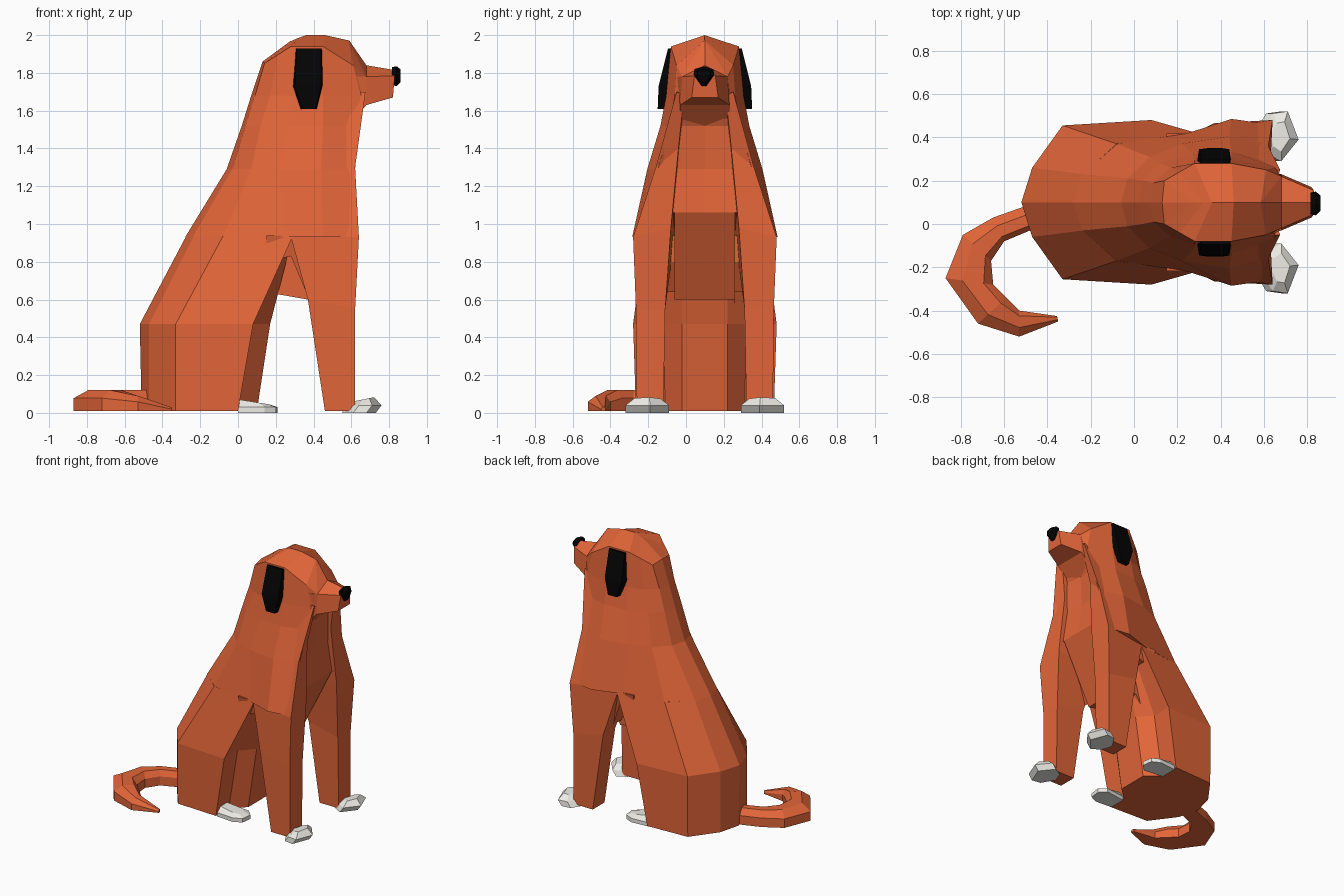
import bpy, bmesh

YC = 0.1  # the dog's own symmetry plane


def material(name, rgb):
    m = bpy.data.materials.new(name)
    m.diffuse_color = (*rgb, 1)
    return m


FUR = material("fur", (0.76, 0.13, 0.04))
BLACK = material("black", (0.001, 0.001, 0.001))
PAW = material("paw", (0.84, 0.83, 0.78))


def loft(name, rings, mat):
    """Skin closed rings of equal length and cap both ends."""
    bm = bmesh.new()
    vs = [[bm.verts.new(p) for p in r] for r in rings]
    n = len(rings[0])
    for a, b in zip(vs, vs[1:]):
        for i in range(n):
            j = (i + 1) % n
            bm.faces.new((a[i], a[j], b[j], b[i]))
    bm.faces.new(vs[0][::-1])
    bm.faces.new(vs[-1])
    bmesh.ops.remove_doubles(bm, verts=bm.verts, dist=0.004)
    bmesh.ops.recalc_face_normals(bm, faces=bm.faces)
    me = bpy.data.meshes.new(name)
    bm.to_mesh(me)
    bm.free()
    me.materials.append(mat)
    ob = bpy.data.objects.new(name, me)
    bpy.context.collection.objects.link(ob)
    return ob


def full(half, z=None):
    """Half outline (x, half width[, z]) from back centre to front centre -> full ring."""
    h = [(p[0], p[1], p[2] if len(p) > 2 else z) for p in half]
    return ([(x, YC + w, zz) for x, w, zz in h]
            + [(x, YC - w, zz) for x, w, zz in h[-2:0:-1]])


def pair(name, rings, mat):
    for side, s in (("left", 1), ("right", -1)):
        loft(f"{side}_{name}", [[(x, YC + s * w, z) for x, w, z in r] for r in rings], mat)


# Torso, neck and head, closing on a ridge line along the crown
loft("torso_and_head", [
    full([(-.28, 0), (-.24, .13), (-.08, .27), (.25, .32), (.45, .385), (.63, .36), (.60, .17, 1.06), (.60, 0, 1.06)], .93),
    full([(-.06, 0), (-.03, .11), (.07, .21), (.22, .27), (.44, .305), (.62, .25), (.58, .15), (.57, 0)], 1.29),
    full([(.02, 0), (.04, .10), (.12, .18), (.27, .225), (.45, .235), (.64, .18), (.60, .13), (.58, 0)], 1.52),
    full([(.07, 0), (.09, .09), (.17, .16), (.28, .195), (.45, .205), (.65, .16), (.66, .13), (.66, 0)], 1.68),
    full([(.13, 0, 1.86), (.14, .10, 1.85), (.21, .14, 1.895), (.28, .18, 1.94), (.45, .18, 1.94),
          (.61, .15, 1.84), (.68, .12, 1.78), (.68, 0, 1.84)]),
    full([(.28, 0, 1.97), (.285, .001, 1.97), (.32, .001, 1.985), (.36, .001, 2), (.46, .001, 2),
          (.585, .001, 1.972), (.587, .001, 1.971), (.59, 0, 1.97)]),
], FUR)

# Hindquarters: back, thighs and lower belly front
loft("hindquarters", [
    full([(-.51, 0), (-.47, .16), (-.33, .35), (0, .365), (0, .21), (.10, .12), (.10, 0)], 0.01),
    full([(-.52, 0), (-.47, .16), (-.33, .355), (.08, .38), (.08, .22), (.17, .12), (.17, 0)], .47),
    full([(-.275, 0), (-.235, .13), (-.08, .27), (.29, .32), (.29, .22), (.29, .12), (.29, 0)], .935),
], FUR)

# Belly under the chest
belly = [(-.1, .5), (.12, .5), (.20, .63), (.37, .60), (.60, 1.06), (.30, 1.2), (0, 1.0)]
loft("belly", [[(x, YC + w, z) for x, z in belly] for w in (-.16, .16)], FUR)

# Flank webs between thigh and front leg
web = [(.15, .80), (.28, .83), (.36, .64), (.45, .8), (.45, .94), (.15, .94)]
pair("flank", [[(x, w0 + (z - .93) * .2, z) for x, z in web] for w0 in (.15, .315)], FUR)

# Front legs, running up into the neck ridges
pair("front_leg", [
    [(.46, .22, .01), (.46, .36, .01), (.62, .36, .01), (.62, .22, .01)],
    [(.37, .22, .60), (.37, .365, .60), (.62, .365, .55), (.62, .21, .55)],
    [(.28, .16, .93), (.28, .32, .93), (.64, .38, .93), (.63, .18, .98)],
    [(.30, .12, 1.3), (.30, .26, 1.3), (.62, .26, 1.3), (.61, .14, 1.4)],
    [(.35, .08, 1.68), (.35, .15, 1.68), (.675, .15, 1.70), (.66, .11, 1.68)],
], FUR)

# Muzzle
loft("muzzle", [
    [(x, YC + w, z) for x, w, z in r] for r in (
        [(.58, -.13, 1.52), (.58, .13, 1.52), (.62, .15, 1.78), (.62, 0, 1.87), (.62, -.15, 1.78)],
        [(.68, -.13, 1.63), (.68, .13, 1.63), (.68, .12, 1.78), (.68, 0, 1.84), (.68, -.12, 1.78)],
        [(.82, -.07, 1.67), (.82, .07, 1.67), (.83, .055, 1.785), (.83, 0, 1.815), (.83, -.055, 1.785)])
], FUR)

# Nose
nose = [(-.012, 1.73), (.012, 1.73), (.055, 1.79), (.05, 1.82), (0, 1.835), (-.05, 1.82), (-.055, 1.79)]
loft("nose", [[(x, YC - .005 + y * k, 1.79 + (z - 1.79) * k) for y, z in nose]
              for x, k in ((.815, .9), (.84, 1), (.86, .65))], BLACK)

# Hanging ears
pair("ear", [
    [(x0, w0, z), (x1, w0, z), (x1 - .01, w1, z), (x0 + .01, w1, z)]
    for z, x0, x1, w0, w1 in ((1.93, .30, .45, .15, .195), (1.73, .29, .45, .18, .245),
                              (1.61, .33, .42, .20, .25))
], BLACK)

# Paws
front = [(.60, .23), (.67, .19), (.75, .29), (.70, .42), (.63, .41), (.57, .31)]
pair("front_paw", [
    [(x - .02, w, 0) for x, w in front],
    [(x + .01, w, .04) for x, w in front],
    [(.68 + (x - .67) * .5, .30 + (w - .30) * .6, .075 + (x - .67) * .1) for x, w in front],
], PAW)
back = [(0, .22), (.16, .20), (.21, .25), (.20, .33), (.14, .36), (0, .35)]
pair("back_paw", [
    [(x, w, 0) for x, w in back],
    [(x, w, .03) for x, w in back],
    [(.01 + x * .75, .28 + (w - .28) * .6, .07 - .12 * x) for x, w in back],
], PAW)

# Curled tail lying on the ground: outer xy, inner xy, height
tail = [(-.48, .09, -.48, -.03, .12), (-.65, .03, -.60, -.08, .12), (-.79, -.05, -.66, -.17, .12),
        (-.87, -.25, -.65, -.28, .12), (-.72, -.46, -.59, -.34, .12), (-.53, -.52, -.53, -.40, .09),
        (-.35, -.45, -.355, -.425, .03)]
loft("tail", [[(ox, oy, .01), (ox, oy, h * .65),
               (ox * .65 + ix * .35, oy * .65 + iy * .35, h),
               (ox * .2 + ix * .8, oy * .2 + iy * .8, h),
               (ix, iy, h * .65), (ix, iy, .01)] for ox, oy, ix, iy, h in tail], FUR)
